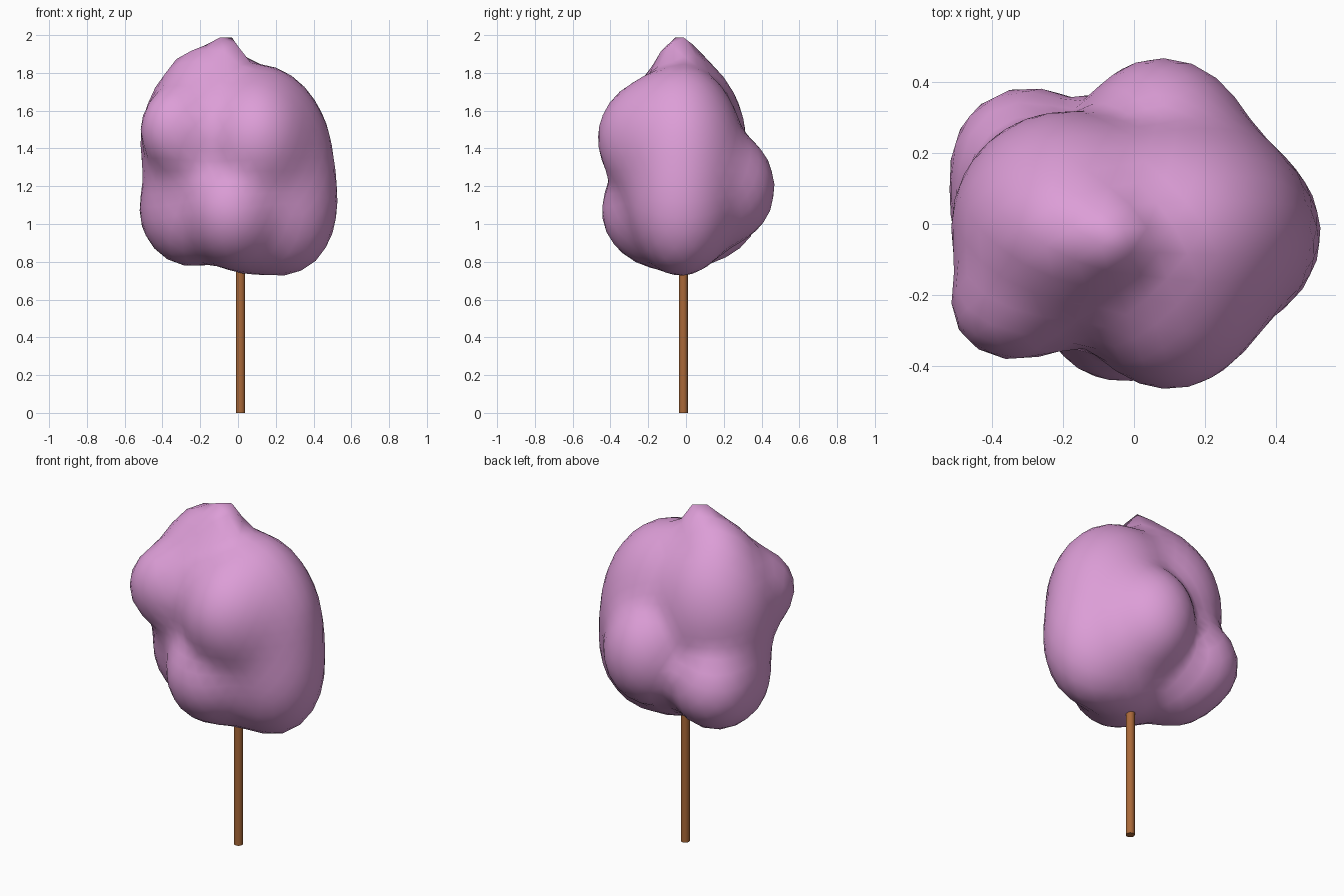
import bpy, bmesh, math
from mathutils import Vector

cube = bpy.data.objects.get("Cube")
if cube:
    bpy.data.objects.remove(cube, do_unlink=True)


def material(name, colour):
    mat = bpy.data.materials.new(name)
    mat.use_nodes = True
    mat.diffuse_color = (*colour, 1)
    mat.node_tree.nodes["Principled BSDF"].inputs["Base Color"].default_value = (*colour, 1)
    return mat


def add_object(name, bm, mat, angle):
    mesh = bpy.data.meshes.new(name)
    bm.to_mesh(mesh)
    bm.free()
    mesh.materials.append(mat)
    obj = bpy.data.objects.new(name, mesh)
    bpy.context.collection.objects.link(obj)
    bpy.ops.object.select_all(action="DESELECT")
    obj.select_set(True)
    bpy.context.view_layer.objects.active = obj
    bpy.ops.object.shade_smooth_by_angle(angle=math.radians(angle))


def reach(origin, ray, centre, radii):
    """Distance along the ray to the far side of an ellipsoid, 0 if missed."""
    d = Vector(r / s for r, s in zip(ray, radii))
    o = Vector((a - c) / s for a, c, s in zip(origin, centre, radii))
    a, b, c = d.dot(d), o.dot(d), o.dot(o) - 1
    root = b * b - a * c
    return max(0, (-b + math.sqrt(root)) / a) if root > 0 else 0


# Lumps of spun sugar: centre, radii
LUMPS = [
    ((.10, -.02, 1.29), (.41, .34, .56)),    # main dome
    ((.10, -.15, 1.45), (.28, .32, .33)),    # front bulge
    ((.08, .18, 1.19), (.26, .295, .31)),    # back bulge
    ((-.19, -.01, 1.43), (.33, .33, .46)),   # tall lobe
    ((-.17, -.02, 1.74), (.19, .16, .20)),   # top ridge
    ((-.05, -.04, 1.84), (.09, .11, .20)),   # tip
    ((-.33, -.23, 1.50), (.19, .16, .22)),   # upper front corner
    ((-.30, .20, 1.08), (.21, .19, .22)),    # lower back corner
    ((-.25, .05, 1.08), (.27, .29, .31)),    # lower lobe
    ((-.03, -.15, 1.07), (.26, .30, .30)),   # lower front bulge
    ((.26, -.03, 1.08), (.26, .25, .35)),    # lower side bulge
]
SHARPNESS = 15

# Candy floss: a sphere pushed out to the blended lumps
bm = bmesh.new()
bmesh.ops.create_icosphere(bm, subdivisions=4, radius=1)
core = Vector((-.03, -.01, 1.28))
for v in bm.verts:
    ray = v.co.normalized()
    blend = sum(reach(core, ray, c, r) ** SHARPNESS for c, r in LUMPS) ** (1 / SHARPNESS)
    v.co = core + ray * blend
bmesh.ops.smooth_vert(bm, verts=bm.verts, factor=.5,
                      use_axis_x=True, use_axis_y=True, use_axis_z=True)
add_object("candy_floss", bm, material("pink sugar", (.72, .34, .68)), 60)

# Wooden stick
bm = bmesh.new()
bmesh.ops.create_cone(bm, cap_ends=True, segments=16, radius1=.024, radius2=.024, depth=.95)
bmesh.ops.translate(bm, verts=bm.verts, vec=(.014, -.014, .475))
add_object("stick", bm, material("brown wood", (.40, .14, .04)), 40)
